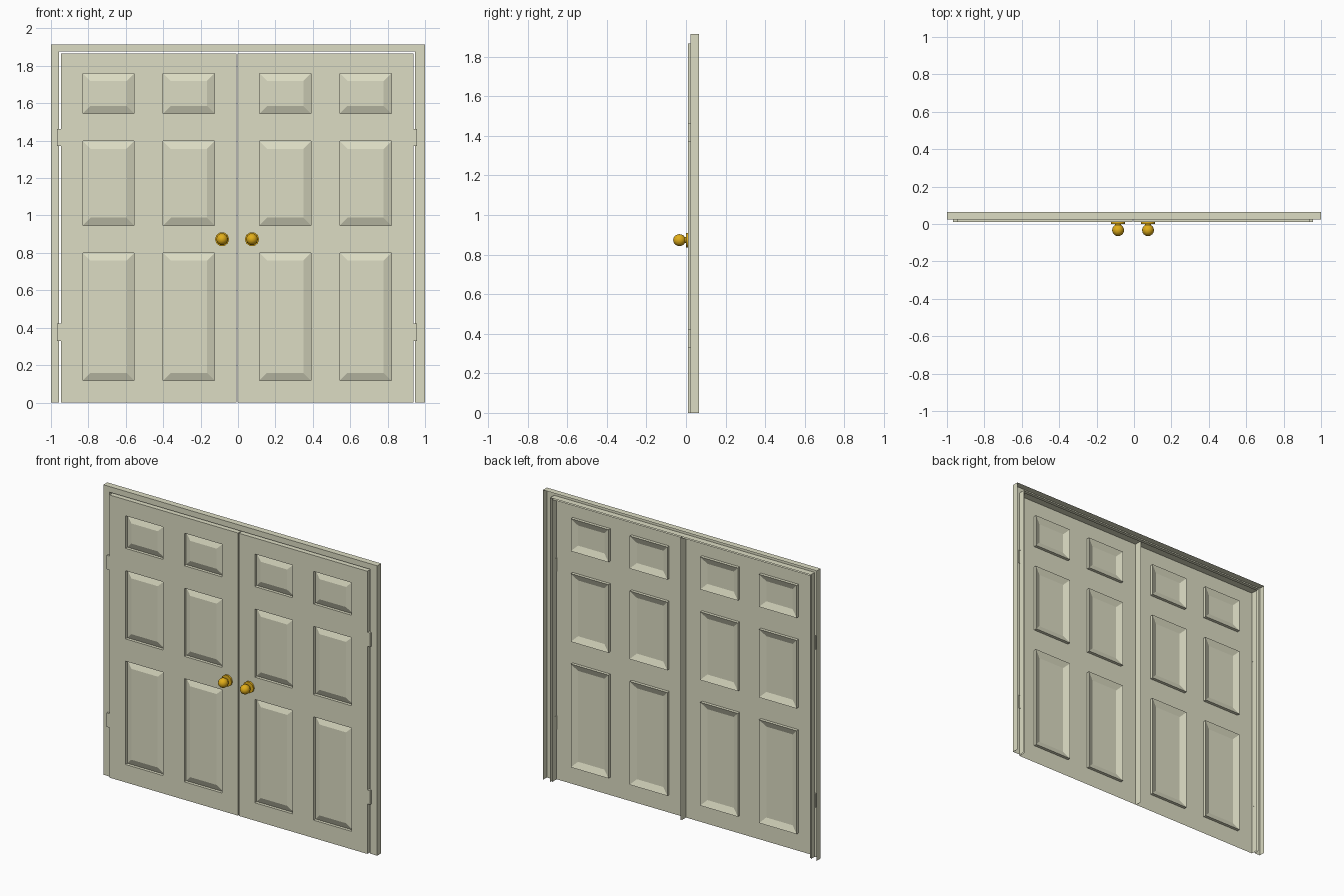
import bpy, bmesh, math

if "Cube" in bpy.data.objects:
    bpy.data.objects.remove(bpy.data.objects["Cube"])

CX = -0.005          # doors and opening sit slightly left of the frame centre
FRONT = 0.011        # y of the door faces


def material(name, rgb):
    m = bpy.data.materials.new(name)
    m.diffuse_color = (*rgb, 1)
    m.use_nodes = True
    m.node_tree.nodes["Principled BSDF"].inputs["Base Color"].default_value = m.diffuse_color
    return m


PAINT = material("cream_paint", (0.72, 0.72, 0.55))
BRASS = material("brass", (0.75, 0.42, 0.01))


def rect(x0, x1, z0, z1, y):
    return [(x0, y, z0), (x1, y, z0), (x1, y, z1), (x0, y, z1)]


def face(bm, pts):
    bm.faces.new([bm.verts.new(p) for p in pts])


def skin(bm, loops, sides=(0, 1, 2, 3)):
    """Join successive rectangles; sides are bottom, right, top, left."""
    for a, b in zip(loops, loops[1:]):
        for i in sides:
            j = (i + 1) % 4
            face(bm, [a[i], a[j], b[j], b[i]])


def finish(bm, name, mat, loc=(0, 0, 0)):
    bmesh.ops.remove_doubles(bm, verts=bm.verts, dist=1e-5)
    me = bpy.data.meshes.new(name)
    bm.to_mesh(me)
    bm.free()
    me.materials.append(mat)
    ob = bpy.data.objects.new(name, me)
    ob.location = loc
    bpy.context.collection.objects.link(ob)
    return ob


# Door frame: hollow channel, open at the back and the floor
bm = bmesh.new()
outer, inner = (-1, 1, 0, 1.914), (CX - 0.952, CX + 0.952, 0, 1.877)
skin(bm, [rect(*outer, 0.065), rect(*outer, 0.024),
          rect(*inner, 0.024), rect(*inner, 0.065)], (1, 2, 3))
finish(bm, "door_frame", PAINT)


def door(name, x):
    bm = bmesh.new()
    size = (-0.4695, 0.4695, 0, 1.866)
    skin(bm, [rect(*size, 0.06), rect(*size, FRONT)], (1, 2, 3))
    # Face cut into a grid; odd cells hold the raised panels
    xs = [-0.4695, -0.3525, -0.0775, 0.0775, 0.3525, 0.4695]
    zs = [0, 0.118, 0.80, 0.947, 1.397, 1.545, 1.76, 1.866]
    for i in range(5):
        for k in range(7):
            x0, x1, z0, z1 = xs[i], xs[i + 1], zs[k], zs[k + 1]
            if i % 2 and k % 2:
                b = 0.041
                field = rect(x0 + b, x1 - b, z0 + b, z1 - b, FRONT + 0.003)
                skin(bm, [rect(x0, x1, z0, z1, FRONT),
                          rect(x0, x1, z0, z1, FRONT + 0.02), field])
                face(bm, field)
            else:
                face(bm, rect(x0, x1, z0, z1, FRONT))
    finish(bm, name, PAINT, (x, 0, 0))


def hinge(name, x, z):
    bm = bmesh.new()
    r = (-0.0105, 0.0105, -0.046, 0.046)
    skin(bm, [rect(*r, 0.03), rect(*r, FRONT)])
    face(bm, rect(*r, FRONT))
    finish(bm, name, PAINT, (x, 0, z))


def knob(name, x, sides=10):
    # Lathe profile (radius, y): round plate, short neck, ball
    prof = [(0.038, FRONT), (0.038, 0.0), (0.016, -0.001), (0.016, -0.006)]
    for k in range(2, 8):
        a = math.pi * k / 8
        prof.append((0.032 * math.sin(a), -0.033 + 0.032 * math.cos(a)))
    bm = bmesh.new()

    def pt(p, i):
        t = 2 * math.pi * i / sides
        return (p[0] * math.cos(t), p[1], p[0] * math.sin(t))

    for i in range(sides):
        for p, q in zip(prof, prof[1:]):
            face(bm, [pt(p, i), pt(p, i + 1), pt(q, i + 1), pt(q, i)])
        face(bm, [pt(prof[-1], i), pt(prof[-1], i + 1), (0, -0.065, 0)])
    ob = finish(bm, name, BRASS, (x, 0, 0.873))
    bpy.context.view_layer.objects.active = ob
    ob.select_set(True)
    bpy.ops.object.shade_smooth_by_angle(angle=math.radians(45))
    ob.select_set(False)


# Mirrored pair of doors with hinges and knobs
for side, s in (("left", -1), ("right", 1)):
    door(f"{side}_door", CX + s * 0.4725)
    hinge(f"{side}_lower_hinge", CX + s * 0.9515, 0.376)
    hinge(f"{side}_upper_hinge", CX + s * 0.9515, 1.417)
    knob(f"{side}_knob", CX + s * 0.08)
